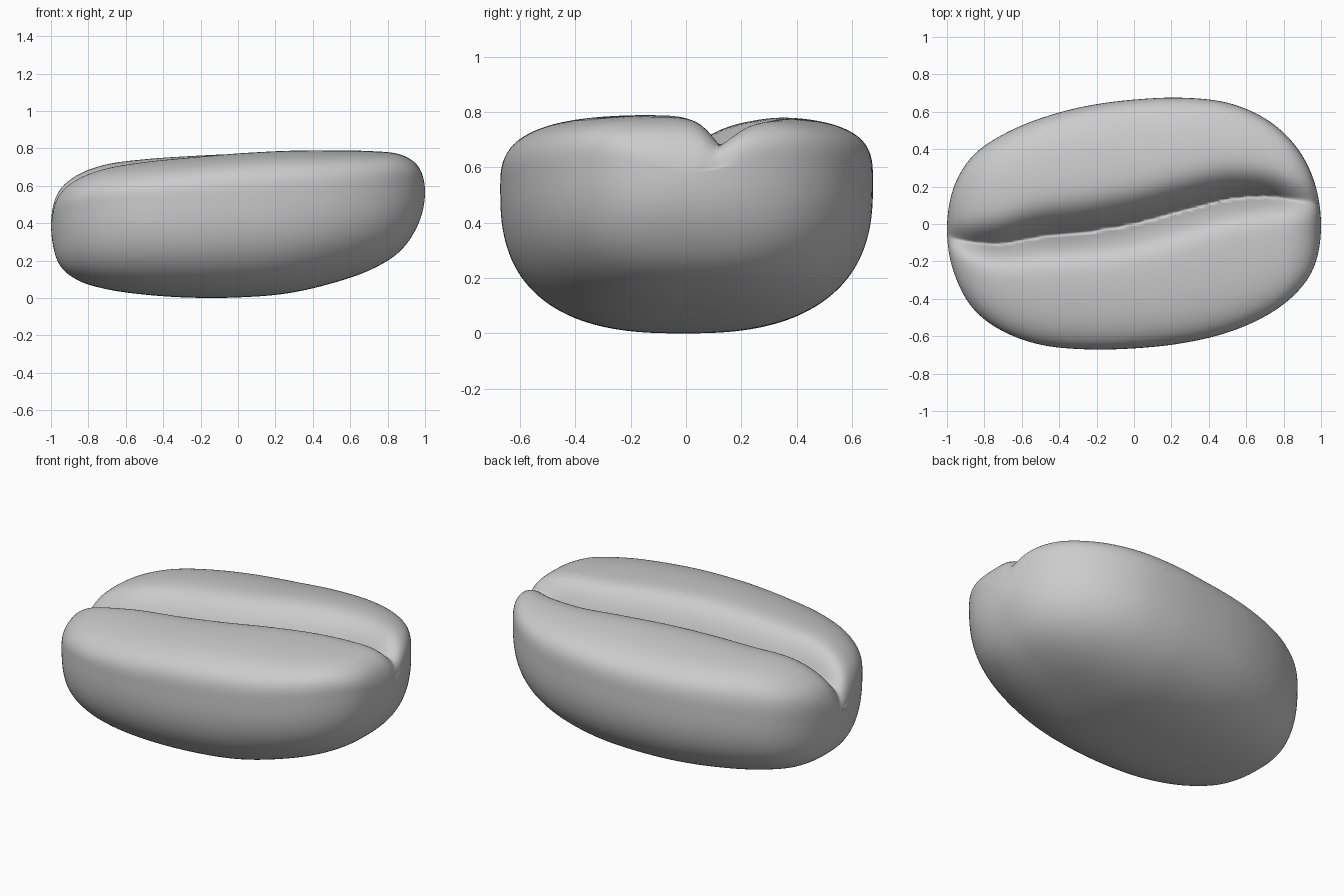
import bpy, bmesh, math

if "Cube" in bpy.data.objects:
    bpy.data.objects.remove(bpy.data.objects["Cube"])

# Profiles sampled at x = -cos(t), t = 0..180 degrees in 15 degree steps
Y_MAX = [-.03, .19, .36, .475, .565, .63, .665, .675, .648, .56, .415, .22, -.01]
Y_MIN = [-.03, -.25, -.445, -.57, -.645, -.67, -.665, -.637, -.58, -.49, -.37, -.22, -.01]
Z_MIN = [.40, .20, .10, .048, .018, .002, .003, .024, .078, .15, .25, .40, .57]
Z_MAX = [.40, .555, .65, .71, .74, .76, .777, .789, .79, .786, .768, .70, .57]
CREASE_Y = [-.06, -.08, -.10, -.105, -.07, -.045, 0, .07, .13, .145, .13, .115, .10]
CREASE_D = [0, .06, .13, .20, .25, .27, .28, .28, .26, .20, .10, .04, 0]


def sample(p, u):
    """Smooth curve through evenly spaced values, u in 0..1"""
    q = [2 * p[0] - p[1]] + p + [2 * p[-1] - p[-2]]
    f = u * (len(p) - 1)
    i = min(int(f), len(p) - 2)
    f -= i
    a, b, c, d = q[i:i + 4]
    return b + .5 * f * (c - a + f * (2 * a - 5 * b + 4 * c - d + f * (3 * (b - c) + d - a)))


def point(u, ang):
    x = -math.cos(math.pi * u)
    y0, y1, z0, z1, gy, gd = (sample(p, u) for p in (Y_MIN, Y_MAX, Z_MIN, Z_MAX, CREASE_Y, CREASE_D))
    c, s = math.cos(ang), math.sin(ang)
    # squarer shoulders, softer toward the back left
    n = 3.4 + .6 * x * (c > 0) * c * c if s > 0 else 2.6
    r = (abs(c) ** n + abs(s) ** n) ** (-1 / n)
    zc = z0 + .68 * (z1 - z0)
    y = (y0 + y1) / 2 + (y1 - y0) / 2 * r * c
    z = zc + r * s * ((z1 - zc) if s > 0 else (zc - z0))
    if s > 0:
        # winding crease: rounded lips plus a narrow slit, fading at both ends
        k = min(1, s * 1.6)
        k = k * k * (3 - 2 * k)
        d = y - gy
        w = .4 + .6 * math.sin(math.pi * u)
        lips = math.exp(-(abs(d) / (w * (.085 if d < 0 else .105))) ** 1.5)
        slit = math.exp(-abs(d) / .025) * math.sin(math.pi * u) ** 2
        g = max(gd, 0) * k * (.8 * lips + .75 * slit)
        z += (-.06 * x * y * k if x < 0 else 0) - g
        x -= .4 * g * x ** 7
    return x, y, z


# Bean body: rings lofted along x
RINGS, SIDES = 96, 300
bm = bmesh.new()
rings = [[bm.verts.new(point(i / RINGS, 2 * math.pi * j / SIDES)) for j in range(SIDES)]
         for i in range(1, RINGS)]
for a, b in zip(rings, rings[1:]):
    for j in range(SIDES):
        k = (j + 1) % SIDES
        bm.faces.new((a[j], a[k], b[k], b[j]))
# End tips
for ring, x, y, z in ((rings[0], -1, -.03, .40), (rings[-1], 1, -.01, .57)):
    tip = bm.verts.new((x, y, z))
    for j in range(SIDES):
        bm.faces.new((tip, ring[j], ring[(j + 1) % SIDES]))
bmesh.ops.recalc_face_normals(bm, faces=bm.faces[:])
for f in bm.faces:
    f.smooth = True
mesh = bpy.data.meshes.new("coffee_bean")
bm.to_mesh(mesh)
bm.free()
bean = bpy.data.objects.new("coffee_bean", mesh)
bpy.context.collection.objects.link(bean)
